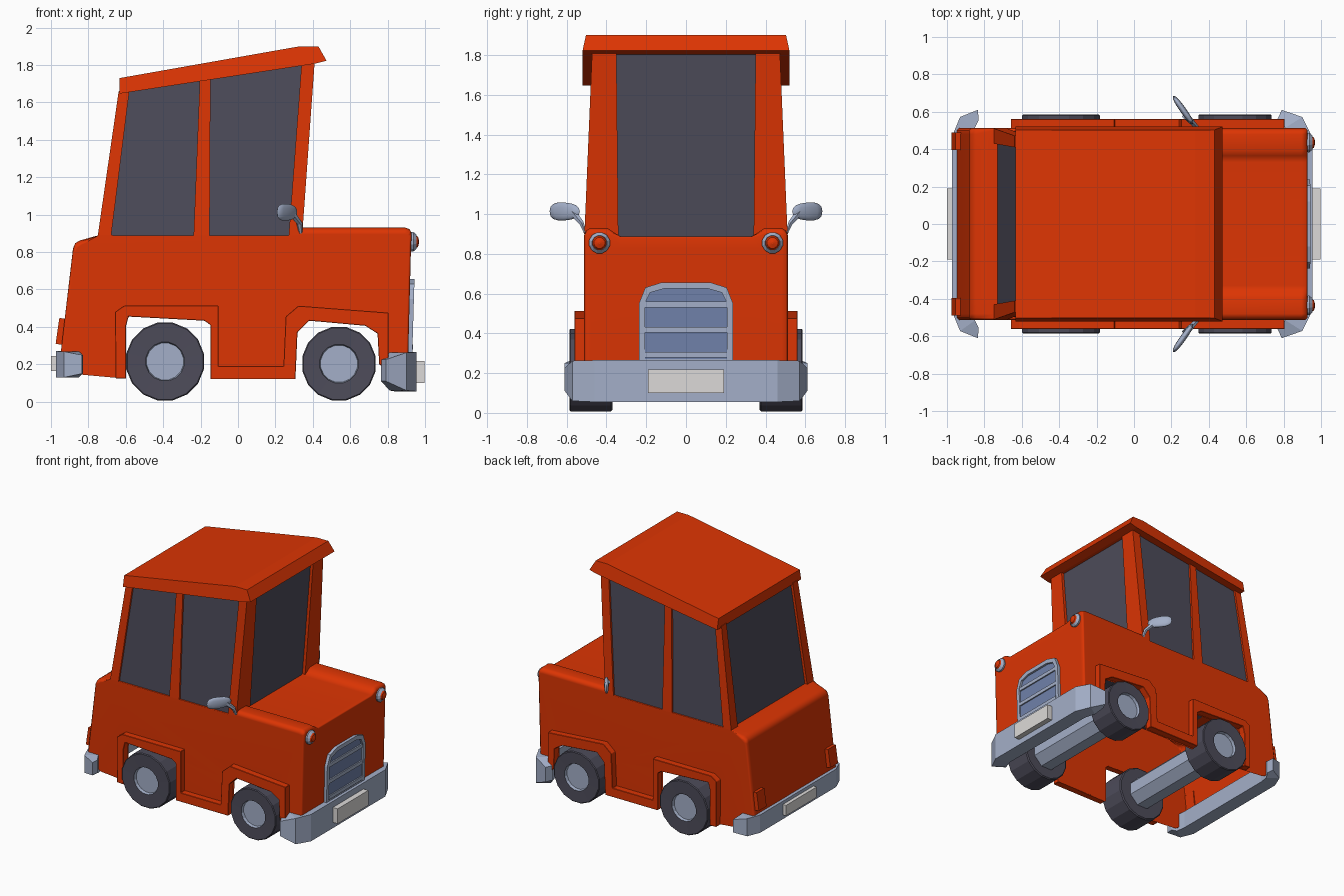
import bpy, bmesh, math
from mathutils import Matrix

if "Cube" in bpy.data.objects:
    bpy.data.objects.remove(bpy.data.objects["Cube"])


def material(name, rgb):
    m = bpy.data.materials.new(name)
    m.diffuse_color = (*rgb, 1)
    m.use_nodes = True
    m.node_tree.nodes["Principled BSDF"].inputs["Base Color"].default_value = m.diffuse_color
    return m


RED = material("red paint", (0.72, 0.035, 0.001))
DARK = material("dark glass and rubber", (0.075, 0.072, 0.102))
STEEL = material("pale blue steel", (0.37, 0.43, 0.58))
BLUE = material("grille blue", (0.16, 0.22, 0.40))
PLATE = material("plate grey", (0.72, 0.70, 0.69))


def finish(name, bm, mats, mirror=False, bevel=0):
    bmesh.ops.recalc_face_normals(bm, faces=bm.faces)
    me = bpy.data.meshes.new(name)
    bm.to_mesh(me)
    bm.free()
    for m in mats:
        me.materials.append(m)
    ob = bpy.data.objects.new(name, me)
    bpy.context.collection.objects.link(ob)
    if bevel:
        b = ob.modifiers.new("bevel", 'BEVEL')
        b.width, b.segments = bevel, 1
    if mirror:
        mm = ob.modifiers.new("mirror", 'MIRROR')
        mm.use_axis = (False, True, False)
    return ob


def smooth(ob, degrees):
    bpy.ops.object.select_all(action='DESELECT')
    bpy.context.view_layer.objects.active = ob
    ob.select_set(True)
    bpy.ops.object.shade_smooth_by_angle(angle=math.radians(degrees))


def bridge(bm, a, b):
    n = len(a)
    for i in range(n):
        bm.faces.new((a[i], a[(i + 1) % n], b[(i + 1) % n], b[i]))


def loft(name, rings, mats, **kw):
    """Solid skinned through rings of equal point count."""
    bm = bmesh.new()
    vr = [[bm.verts.new(p) for p in r] for r in rings]
    for a, b in zip(vr, vr[1:]):
        bridge(bm, a, b)
    bm.faces.new(vr[0])
    bm.faces.new(vr[-1])
    return finish(name, bm, mats, **kw)


def prism(name, pts, axis, t0, t1, mat, **kw):
    put = (lambda p, t: (p[0], t, p[1])) if axis == 'y' else (lambda p, t: (t, p[0], p[1]))
    return loft(name, [[put(p, t) for p in pts] for t in (t0, t1)], [mat], **kw)


def box(name, x0, x1, y0, y1, z0, z1, mat, **kw):
    return prism(name, [(x0, z0), (x1, z0), (x1, z1), (x0, z1)], 'y', y0, y1, mat, **kw)


def lathe(name, profile, seg, axis, centre, mats, **kw):
    """profile: (radius, offset along axis, material index of the next band)."""
    bm = bmesh.new()
    prev = None
    for k, (r, t, _) in enumerate(profile):
        ring = []
        for i in range(seg):
            a = 2 * math.pi * (i + 0.5) / seg
            u, v = r * math.cos(a), r * math.sin(a)
            d = (u, t, v) if axis == 'y' else (t, u, v)
            ring.append(bm.verts.new([c + e for c, e in zip(centre, d)]))
        if prev:
            n0 = len(bm.faces)
            bridge(bm, prev, ring)
            bm.faces.ensure_lookup_table()
            for f in bm.faces[n0:]:
                f.material_index = profile[k - 1][2]
        else:
            bm.faces.new(ring).material_index = profile[0][2]
        prev = ring
    bm.faces.new(prev).material_index = profile[-1][2]
    return finish(name, bm, mats, **kw)


# Body shell: centre line over the top as (x, z, edge rounding, centre dip), open underneath
path = [(0.908, 0.17, 0, 0), (0.925, 0.83, 0, 0), (0.928, 0.90, .015, .02), (0.918, 0.922, .03, .035),
        (0.895, 0.93, .035, .042), (0.345, 0.93, .035, .045), (0.30, 0.888, 0, 0), (-0.745, 0.89, 0, 0),
        (-0.845, 0.862, .022, 0), (-0.87, 0.848, .025, 0), (-0.882, 0.82, .02, 0), (-0.955, 0.2, 0, 0)]
arches = [(-0.83, 0.144), (-0.60, 0.123), (-0.60, 0.40), (-0.585, 0.455), (-0.18, 0.433), (-0.147, 0.41),
          (-0.147, 0.12), (0.307, 0.12), (0.318, 0.37), (0.38, 0.433), (0.68, 0.406), (0.746, 0.364),
          (0.755, 0.2), (0.80, 0.17)]
bm = bmesh.new()
rows = []
for x, z, drop, dip in path:
    ex = x - math.copysign(0.012, x) if abs(x) > 0.8 else x
    half = [(ex, 0.512, z - drop), (x, 0.502, z - drop * 0.35), (x, 0.48, z), (x, 0.395, z),
            (x, 0.365, z - dip * 0.5), (x, 0.33, z - dip)]
    pts = half + [(px, -py, pz) for px, py, pz in reversed(half)]
    rows.append([bm.verts.new(p) for p in pts])
for a, b in zip(rows, rows[1:]):
    for i in range(len(a) - 1):
        bm.faces.new((a[i], a[i + 1], b[i + 1], b[i]))
for col, y in ((0, 0.512), (-1, -0.512)):
    bm.faces.new([r[col] for r in rows] + [bm.verts.new((x, y, z)) for x, z in arches])
body = finish("body_shell", bm, [RED])
smooth(body, 52)
sol = body.modifiers.new("thickness", 'SOLIDIFY')
sol.thickness, sol.offset = 0.015, -1
body.modifiers.new("even shading", 'WEIGHTED_NORMAL').keep_sharp = True

# Wheel arch flares joined by the sill
flare = [(-0.655, 0.125), (-0.657, 0.48), (-0.61, 0.513), (-0.104, 0.513), (-0.104, 0.19), (0.243, 0.19),
         (0.255, 0.455), (0.323, 0.513), (0.805, 0.476), (0.805, 0.17)]
prism("wheel_arch_flares", flare + arches[:0:-1], 'y', 0.505, 0.562, RED, mirror=True, bevel=0.012)


# Cabin: dark glass block, pillars and roof
def roof_z(x):
    return 1.66 + (x + 0.634) * 0.153


def post(name, b, t, mat, **kw):
    """b and t are x0, x1, y0, y1 at the base and under the roof."""
    def ring(r, zf):
        return [(x, y, zf(x)) for x, y in ((r[0], r[2]), (r[1], r[2]), (r[1], r[3]), (r[0], r[3]))]
    return loft(name, [ring(b, lambda x: 0.872), ring(t, roof_z)], [mat], **kw)


post("window_glass", (-0.732, 0.318, -0.498, 0.498), (-0.618, 0.388, -0.457, 0.457), DARK)
post("front_pillars", (0.27, 0.342, 0.34, 0.512), (0.34, 0.41, 0.35, 0.472), RED, mirror=True)
post("middle_pillars", (-0.238, -0.152, 0.45, 0.512), (-0.204, -0.147, 0.42, 0.472), RED, mirror=True)
post("rear_pillars", (-0.752, -0.68, 0.43, 0.512), (-0.638, -0.58, 0.41, 0.472), RED, mirror=True)
side = [(-0.634, 1.647, 0.52), (-0.634, 1.73, 0.503), (0.33, 1.90, 0.503), (0.43, 1.90, 0.503),
        (0.473, 1.823, 0.52), (0.41, 1.807, 0.52)]
loft("roof", [[(x, s * y, z) for x, z, y in side] for s in (-1, 1)], [RED])

# Wheels and axles
for label, x, r in (("rear", -0.39, 0.212), ("front", 0.54, 0.20)):
    lathe(label + "_wheels", [(0.02, 0.56, 1), (0.10, 0.56, 1), (0.105, 0.583, 0), (r - 0.006, 0.586, 0),
                              (r, 0.58, 0), (r, 0.378, 0), (r - 0.008, 0.37, 0), (0.02, 0.37, 0)],
          16, 'y', (x, 0, r + 0.003), [DARK, STEEL], mirror=True)
    lathe(label + "_axle", [(0.122, -0.38, 0), (0.122, 0.38, 0)], 8, 'y', (x, 0, r + 0.003), [STEEL])


# Wrap-around bumpers: stations as outer x, y, inner x, y, low z, high z
def bumper(name, stations):
    both = stations + [(a, -b, c, -d, e, f) for a, b, c, d, e, f in reversed(stations)]
    loft(name, [[(a, b, e), (a, b, f), (c, d, f), (c, d, e)] for a, b, c, d, e, f in both], [STEEL])


bumper("front_bumper", [(0.79, 0.61, 0.765, 0.555, 0.11, 0.225), (0.90, 0.572, 0.81, 0.515, 0.06, 0.262),
                        (0.955, 0.46, 0.84, 0.43, 0.055, 0.265)])
bumper("rear_bumper", [(-0.835, 0.61, -0.83, 0.555, 0.15, 0.25), (-0.93, 0.572, -0.85, 0.515, 0.13, 0.268),
                       (-0.972, 0.47, -0.86, 0.44, 0.13, 0.27)])
box("front_plate", 0.95, 0.997, -0.19, 0.19, 0.10, 0.217, PLATE)
box("rear_plate", -1.0, -0.965, -0.19, 0.19, 0.163, 0.245, PLATE)
# Tail lamps lean with the rear panel
prism("tail_lamps", [(-0.975, 0.31), (-0.92, 0.30), (-0.905, 0.44), (-0.955, 0.448)], 'y', 0.395, 0.49, RED, mirror=True)


# Grille: backing, arched frame and three slats
def arch(half):
    return half + [(-y, z) for y, z in reversed(half)]


outer = arch([(0.237, 0.25), (0.237, 0.55), (0.205, 0.63), (0.12, 0.657)])
inner = arch([(0.207, 0.27), (0.207, 0.55), (0.18, 0.605), (0.11, 0.625)])
prism("grille_backing", inner, 'x', 0.89, 0.926, BLUE)
bm = bmesh.new()
loops = [[bm.verts.new((x + z * 0.03, y, z)) for y, z in pts]
         for pts, x in ((outer, 0.89), (outer, 0.924), (inner, 0.924), (inner, 0.89))]
for i in range(4):
    bridge(bm, loops[i], loops[(i + 1) % 4])
finish("grille_frame", bm, [STEEL])
for i, z in enumerate((0.293, 0.418, 0.545)):
    box("grille_slat_%d" % (i + 1), 0.90, 0.936, -0.21, 0.21, z - 0.014, z + 0.014, STEEL)

# Headlamps
lathe("headlamps", [(0.05, 0.90, 0), (0.054, 0.938, 0), (0.038, 0.955, 0), (0.036, 0.95, 1),
                    (0.028, 0.962, 1), (0.005, 0.969, 1)], 12, 'x', (0, 0.435, 0.855), [STEEL, RED], mirror=True)

# Wing mirrors: flattened, blunt heads on curved stalks
bm = bmesh.new()
bmesh.ops.create_uvsphere(bm, u_segments=12, v_segments=8, radius=1)
for v in bm.verts:
    # squarer outline, deeper towards the outer end
    v.co.z = math.copysign(abs(v.co.z) ** 0.8, v.co.z) * (1 + 0.15 * v.co.x)
    v.co.x = math.copysign(abs(v.co.x) ** 0.8, v.co.x)
bm.transform(Matrix.Translation((0.262, 0.61, 1.013)) @ Matrix.Rotation(math.atan2(0.17, -0.12), 4, 'Z')
             @ Matrix.Diagonal((0.093, 0.017, 0.045, 1)))
smooth(finish("mirror_heads", bm, [STEEL], mirror=True), 50)
stalk = []
for x, y, z, r in ((0.338, 0.50, 0.89, 0.009), (0.328, 0.525, 0.955, 0.016), (0.28, 0.575, 1.015, 0.024)):
    stalk.append([(x + r * math.cos(a), y + r * math.sin(a) * 0.6, z - r * math.sin(a) * 0.6)
                  for a in (math.pi * k / 3 for k in range(6))])
loft("mirror_stalks", stalk, [STEEL], mirror=True)
